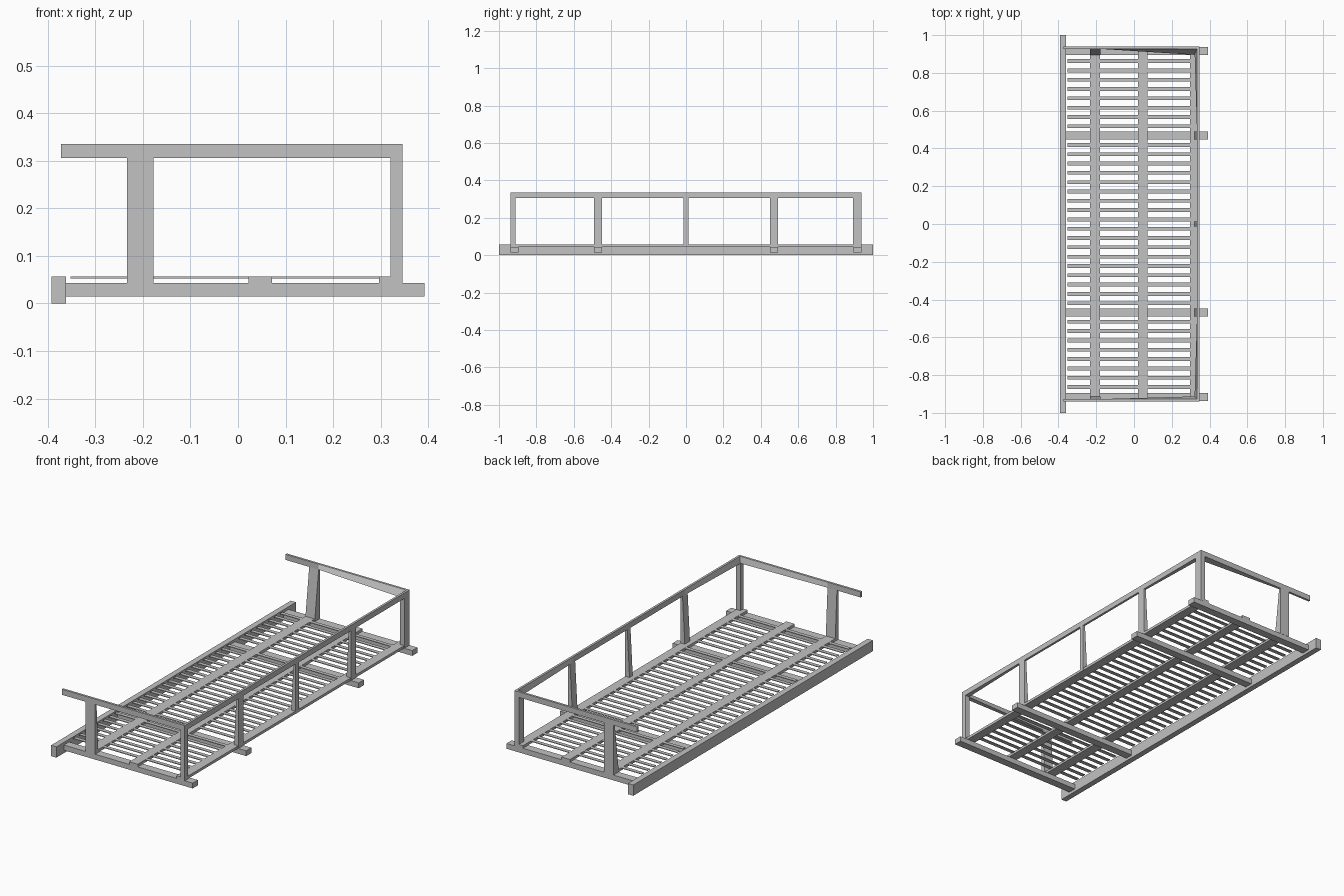
import bpy

if "Cube" in bpy.data.objects:
    bpy.data.objects.remove(bpy.data.objects["Cube"])

mat = bpy.data.materials.new("plain grey")
mat.diffuse_color = (0.54, 0.54, 0.54, 1)
mat.use_nodes = True
mat.node_tree.nodes["Principled BSDF"].inputs["Base Color"].default_value = mat.diffuse_color


def hexa(name, bottom, top):
    """Solid from two rectangles (x0, x1, y0, y1, z), so posts can taper."""
    v = []
    for x0, x1, y0, y1, z in (bottom, top):
        v += [(x0, y0, z), (x1, y0, z), (x1, y1, z), (x0, y1, z)]
    return solid(name, v)


def solid(name, v):
    f = [(3, 2, 1, 0), (4, 5, 6, 7), (0, 1, 5, 4),
         (1, 2, 6, 5), (2, 3, 7, 6), (3, 0, 4, 7)]
    me = bpy.data.meshes.new(name)
    me.from_pydata(v, [], f)
    me.materials.append(mat)
    ob = bpy.data.objects.new(name, me)
    bpy.context.collection.objects.link(ob)
    return ob


def box(name, x0, x1, y0, y1, z0, z1):
    return hexa(name, (x0, x1, y0, y1, z0), (x0, x1, y0, y1, z1))


def span(a, b, s):
    """Range a..b mirrored to side s of y = 0."""
    return (a, b) if s > 0 else (-b, -a)


Y, X = 0.939, 0.346            # outer faces of the railing
DECK, TOP = 0.043, 0.057       # plank underside and top
R0, R1, T = 0.306, 0.335, 0.012  # rail heights and thickness

# Wall beam and cross beams
box("wall_beam", -0.392, -0.361, -1, 1, 0, TOP)
for s in (-1, 1):
    box("end_cross_beam", -0.362, 0.392, *span(0.895, 0.938, s), 0.015, DECK)
    box("inner_cross_beam", -0.362, 0.392, *span(0.448, 0.491, s), 0.015, DECK)

# Long planks
for x0, x1 in ((-0.233, -0.179), (0.022, 0.071), (0.296, 0.345)):
    box("long_plank", x0, x1, -0.938, 0.938, DECK, TOP)

# Thin deck slats, left out over the inner cross beams
for k in range(36):
    if k in (8, 27):
        continue
    y = 0.8625 - k * 0.0493
    box("deck_slat", -0.352, 0.3, y - 0.01, y + 0.01, 0.053, TOP - 0.0004)

# Posts along the open side, tapering upward
for y0, y1 in ((-0.491, -0.448), (-0.0135, 0.0135), (0.448, 0.491)):
    hexa("side_post", (0.32, X, y0, y1, DECK), (X - T, X, y0, y1, R0))

for s, w in ((-1, 0.027), (1, 0.045)):
    # Tapered end post and square corner post
    hexa("end_post", (-0.233, -0.178, *span(Y - w, Y, s), DECK),
         (-0.233, -0.178, *span(Y - T, Y, s), R0))
    box("corner_post", 0.32, X, *span(Y - w, Y, s), DECK, R0 + 0.002)

    # End rail: straight part, then inner lower edge widening to the corner
    box("end_rail", -0.372, -0.178, *span(Y - T, Y, s), R0, R1)
    a0, a1 = span(Y - T, Y, s)
    b0, b1 = span(Y - w, Y, s)
    solid("end_rail_flare", [
        (-0.178, a0, R0), (X, b0, R0), (X, b1, R0), (-0.178, a1, R0),
        (-0.178, a0, R1), (X, a0, R1), (X, a1, R1), (-0.178, a1, R1)])

    # Side rail flare from the inner post to the corner
    if s > 0:
        n, f, i0, i1 = 0.47, Y, X - T, 0.32
    else:
        n, f, i0, i1 = -Y, -0.47, 0.32, X - T
    solid("side_rail_flare", [
        (i0, n, R0), (X, n, R0), (X, f, R0), (i1, f, R0),
        (X - T, n, R1), (X, n, R1), (X, f, R1), (X - T, f, R1)])

# Straight middle of the side rail
box("side_rail", X - T, X, -0.47, 0.47, R0, R1)
